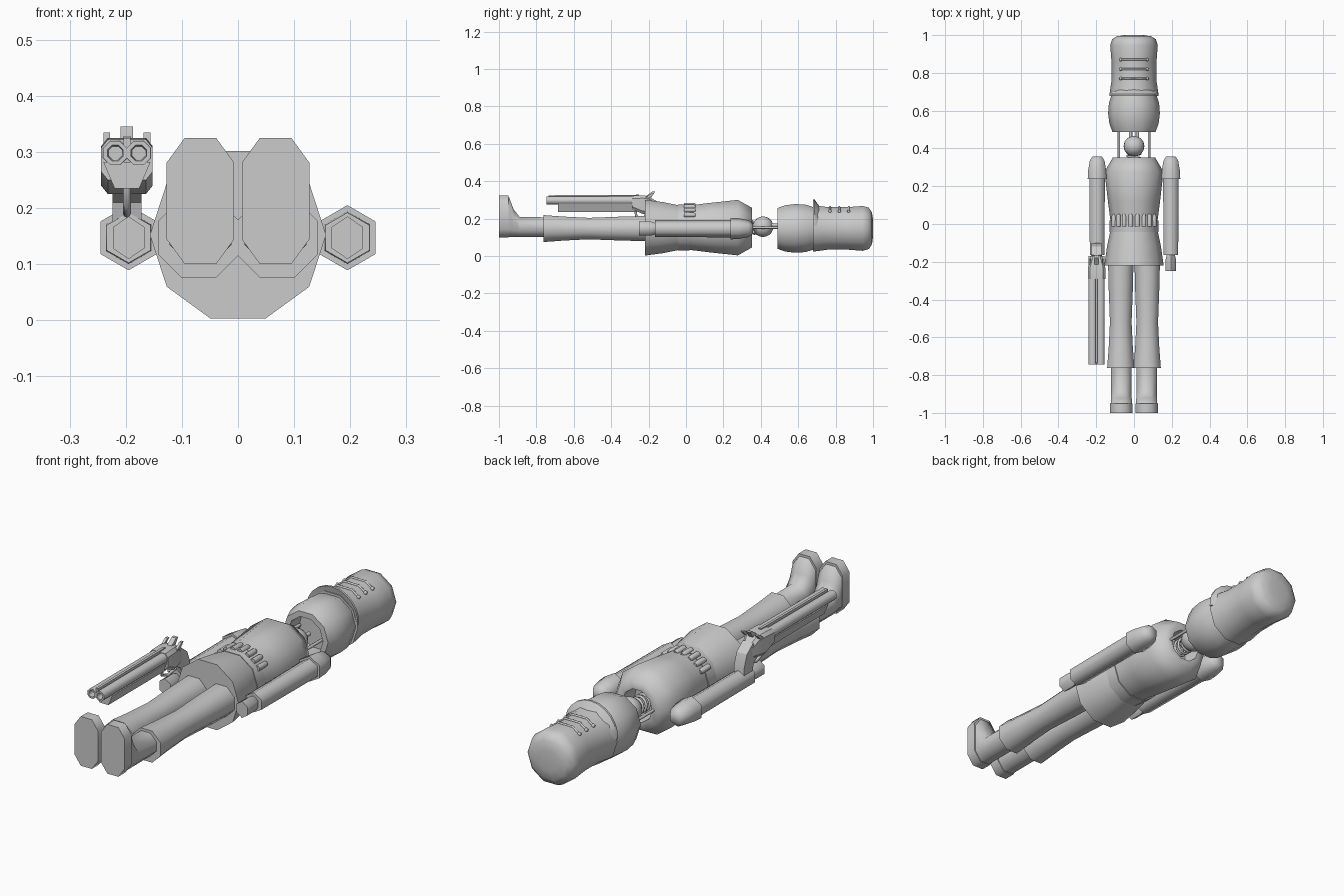
import bpy, bmesh
from math import sin, cos, pi, radians
from mathutils import Vector

if "Cube" in bpy.data.objects:
    bpy.data.objects.remove(bpy.data.objects["Cube"])

grey = bpy.data.materials.new("plain_grey")
grey.use_nodes = True
grey.diffuse_color = (0.6, 0.6, 0.6, 1)
grey.node_tree.nodes["Principled BSDF"].inputs["Base Color"].default_value = (0.6, 0.6, 0.6, 1)

AXIS = 0.152  # height of the body's long axis


def finish(name, bm, angle):
    bmesh.ops.recalc_face_normals(bm, faces=bm.faces)
    mesh = bpy.data.meshes.new(name)
    bm.to_mesh(mesh)
    bm.free()
    obj = bpy.data.objects.new(name, mesh)
    bpy.context.collection.objects.link(obj)
    mesh.materials.append(grey)
    bpy.ops.object.select_all(action="DESELECT")
    obj.select_set(True)
    bpy.context.view_layer.objects.active = obj
    bpy.ops.object.shade_smooth_by_angle(angle=radians(angle))
    return obj


def loft(name, rings, angle=62):
    """Skin a list of closed point rings and cap both ends."""
    bm = bmesh.new()
    loops = [[bm.verts.new(p) for p in ring] for ring in rings]
    for a, b in zip(loops, loops[1:]):
        for i in range(len(a)):
            j = (i + 1) % len(a)
            bm.faces.new((a[i], a[j], b[j], b[i]))
    bm.faces.new(loops[0])
    bm.faces.new(loops[-1])
    return finish(name, bm, angle)


def ngon(x, y, z, rx, rz, n, turn):
    steps = [2 * pi * (i + turn) / n for i in range(n)]
    return [(x + rx * sin(a), y, z + rz * cos(a)) for a in steps]


def turned(name, profile, x=0, z=AXIS, n=10, turn=0.5, sx=1, angle=62):
    """A faceted turning along y from (y, radius) pairs."""
    return loft(name, [ngon(x, y, z, r * sx, r, n, turn) for y, r in profile], angle)


def chamfered(x, y, half, low, high, cx, cz):
    """An upright rectangle with cut corners."""
    corners = [(half - cx, high), (half, high - cz), (half, low + cz), (half - cx, low)]
    pts = corners + [(-a, b) for a, b in reversed(corners)]
    return [(x + a, y, b) for a, b in pts]


def slab(name, outline, x, width):
    """A side outline of (y, z) points, given thickness across x."""
    return loft(name, [[(x + s * width / 2, y, z) for y, z in outline] for s in (-1, 1)], 30)


def tube(name, points, radius):
    curve = bpy.data.curves.new(name, "CURVE")
    curve.dimensions = "3D"
    curve.bevel_depth = radius
    curve.bevel_resolution = 2
    curve.use_fill_caps = True
    spline = curve.splines.new("POLY")
    spline.points.add(len(points) - 1)
    for point, co in zip(spline.points, points):
        point.co = (*co, 1)
    curve.materials.append(grey)
    obj = bpy.data.objects.new(name, curve)
    bpy.context.collection.objects.link(obj)


def ball(name, centre, radius, seg=12):
    bm = bmesh.new()
    bmesh.ops.create_uvsphere(bm, u_segments=seg, v_segments=seg // 2 + 2, radius=radius)
    bmesh.ops.translate(bm, verts=bm.verts, vec=Vector(centre))
    finish(name, bm, 62)


# Torso with a hollow neck, belt and flared coat skirt
turned("torso", [(-0.03, 0.122), (0.02, 0.125), (0.12, 0.138), (0.277, 0.156),
                 (0.352, 0.112), (0.352, 0.075), (0.27, 0.07)])
turned("belt", [(-0.042, 0.129), (0.018, 0.129)])
turned("coat_skirt", [(-0.22, 0.157), (-0.12, 0.143), (-0.035, 0.125)])

# Cartridges across the front of the belt
for i in range(8):
    a = radians(-56 + 16 * i)
    turned(f"cartridge_{i + 1}", [(-0.012, 0.013), (0.04, 0.013), (0.052, 0.009)],
           x=0.128 * sin(a), z=AXIS + 0.122 * cos(a), n=8)

# Neck: two rods, a coil and a ball with two small studs
tube("neck_coil", [(0.035 * cos(t * pi / 6), 0.3 + t * 0.002, AXIS + 0.035 * sin(t * pi / 6))
                   for t in range(37)], 0.006)
ball("neck_ball", (0, 0.412, 0.157), 0.055, 16)
for side, s in (("left", 1), ("right", -1)):
    tube(f"{side}_neck_rod", [(s * 0.08, 0.28, AXIS), (s * 0.08, 0.56, AXIS)], 0.007)
    tube(f"{side}_neck_stud", [(s * 0.018, 0.44, 0.165), (s * 0.018, 0.49, 0.165)], 0.009)

# Hollow head, open at the jaw
turned("head", [(0.57, 0.09), (0.488, 0.088), (0.488, 0.114), (0.53, 0.13), (0.585, 0.137),
                (0.64, 0.133), (0.685, 0.118)], z=0.148)

# Tall hat
turned("hat", [(0.68, 0.13), (0.70, 0.128), (0.76, 0.119), (0.86, 0.119), (0.945, 0.126),
               (0.978, 0.116), (0.994, 0.09), (1.0, 0.05)], z=0.148)

# Curved visor, deepest at the front
visor = []
for i in range(13):
    a = radians(-84 + 14 * i)
    out = 0.128 + 0.026 * max(cos(a), 0)
    visor.append([(r * sin(a), y, 0.148 + r * cos(a)) for r, y in
                  ((0.108, 0.688), (out, 0.678), (out, 0.688), (0.108, 0.72))])
loft("hat_visor", visor, 40)

# Hat braids with end buttons
for i, y in enumerate((0.77, 0.82, 0.87)):
    path = [(-0.07, y, 0.239), (-0.036, y, 0.263), (0.036, y, 0.263), (0.07, y, 0.239)]
    tube(f"hat_braid_{i + 1}", path, 0.005)
    for side, p in (("right", path[0]), ("left", path[-1])):
        ball(f"{side}_braid_button_{i + 1}", p, 0.009, 8)

for side, s in (("left", 1), ("right", -1)):
    # Six-sided arms with capped shoulders, cuffs and hands
    x = s * 0.195
    arm = dict(x=x, z=0.147, n=6, turn=0)
    turned(f"{side}_shoulder", [(0.237, 0.058), (0.285, 0.055), (0.335, 0.045), (0.358, 0.028)], **arm)
    turned(f"{side}_arm", [(-0.165, 0.045), (0.25, 0.047)], **arm)
    turned(f"{side}_hand", [(-0.25, 0.038), (-0.19, 0.038), (-0.16, 0.028)], sx=0.85, **arm)

    # Flared trousers
    turned(f"{side}_trouser_leg", [(-0.762, 0.078), (-0.65, 0.069), (-0.52, 0.062),
                                   (-0.35, 0.069), (-0.2, 0.073)],
           x=s * 0.07, z=0.147, n=8)

    # Boots with upturned toes and a separate sole band
    bx = s * 0.067
    loft(f"{side}_boot", [chamfered(bx, y, w, 0.102, top, 0.032, cz) for y, w, top, cz in (
        (-0.97, 0.057, 0.322, 0.042), (-0.945, 0.056, 0.312, 0.042), (-0.922, 0.055, 0.25, 0.036),
        (-0.89, 0.055, 0.21, 0.032), (-0.75, 0.055, 0.207, 0.032))])
    loft(f"{side}_boot_sole", [chamfered(bx, y, 0.06, 0.1, 0.325, 0.032, 0.044)
                               for y in (-1.0, -0.95)])

# Double-barrelled gun: barrels with open muzzles, rib and fore-end
GX = -0.198
for side, s in (("left", 1), ("right", -1)):
    bx = GX + s * 0.021
    turned(f"{side}_barrel", [(-0.70, 0.013), (-0.745, 0.015), (-0.745, 0.023), (-0.25, 0.024)],
           x=bx, z=0.298, n=8, angle=50)
    slab(f"{side}_hammer", [(-0.22, 0.31), (-0.195, 0.31), (-0.17, 0.335), (-0.185, 0.335)],
         GX + s * 0.036, 0.012)
slab("barrel_rib", [(-0.735, 0.305), (-0.735, 0.325), (-0.25, 0.328), (-0.25, 0.305)], GX, 0.012)
fore = [(-0.042, 0.282), (0.042, 0.282), (0.022, 0.235), (-0.022, 0.235)]
loft("gun_fore_end", [[(GX + a, y, b) for a, b in fore] for y in (-0.685, -0.27)], 30)

# Receiver, top lever, grip and trigger guard
loft("gun_receiver", [chamfered(GX, y, w, low, high, 0.012, 0.015) for y, w, low, high in (
    (-0.29, 0.046, 0.25, 0.322), (-0.23, 0.046, 0.225, 0.325),
    (-0.19, 0.036, 0.225, 0.318), (-0.155, 0.024, 0.225, 0.285))], 30)
slab("gun_top_lever", [(-0.225, 0.315), (-0.185, 0.315), (-0.165, 0.345), (-0.18, 0.345),
                       (-0.2, 0.33)], GX, 0.022)
slab("gun_grip", [(-0.22, 0.235), (-0.165, 0.30), (-0.12, 0.265), (-0.1, 0.21),
                  (-0.1, 0.155), (-0.155, 0.155), (-0.17, 0.21)], GX, 0.052)
tube("trigger_guard", [(GX, -0.27, 0.245), (GX, -0.265, 0.205), (GX, -0.225, 0.19),
                       (GX, -0.17, 0.2)], 0.007)
tube("trigger", [(GX, -0.215, 0.24), (GX, -0.22, 0.205)], 0.005)
